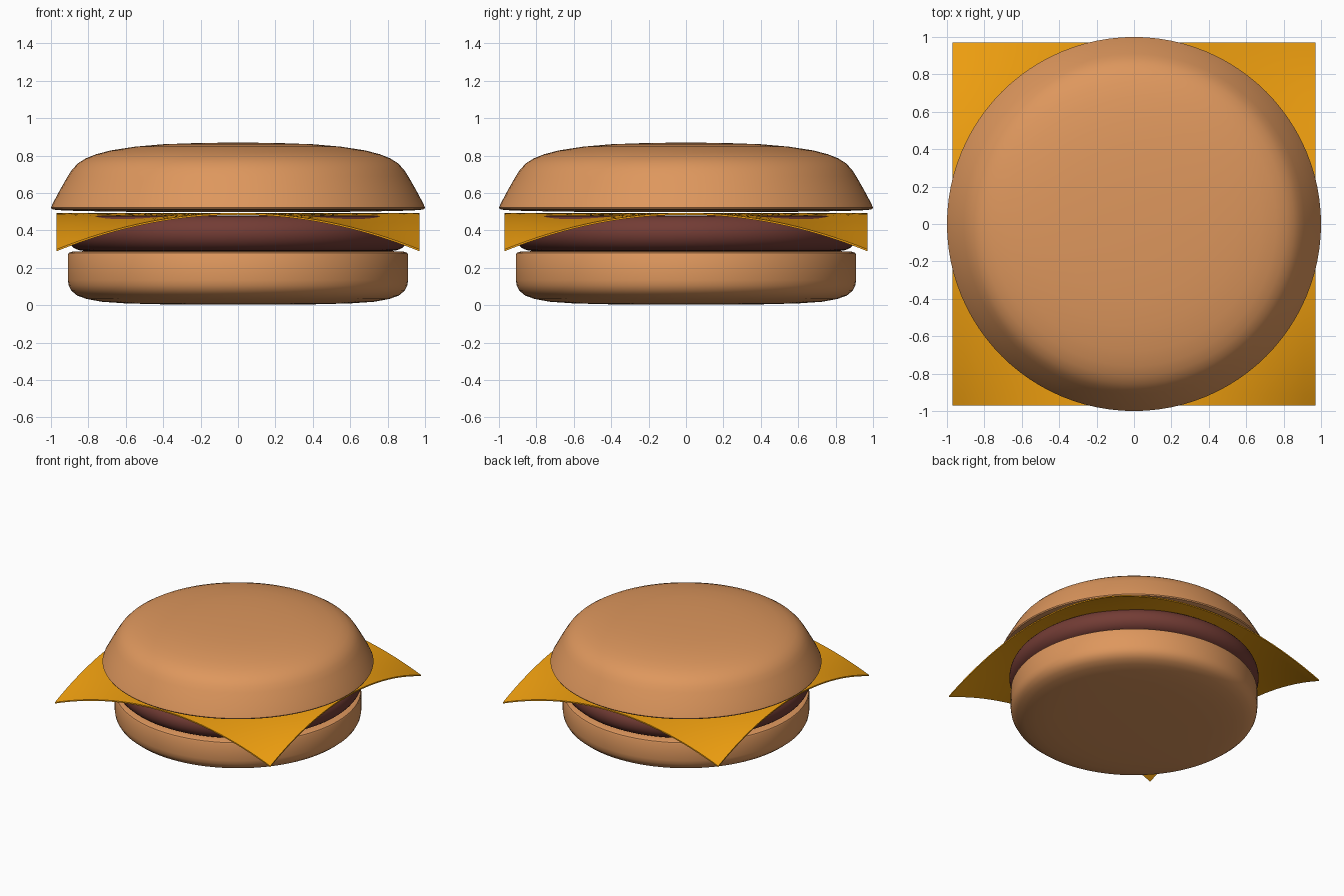
import bpy, bmesh, math

if "Cube" in bpy.data.objects:
    bpy.data.objects.remove(bpy.data.objects["Cube"])

SEGMENTS = 96


def material(name, color):
    m = bpy.data.materials.new(name)
    m.diffuse_color = (*color, 1)
    m.use_nodes = True
    m.node_tree.nodes["Principled BSDF"].inputs["Base Color"].default_value = m.diffuse_color
    return m


bread = material("bread", (0.73, 0.31, 0.11))
meat = material("meat", (0.17, 0.045, 0.035))
cheddar = material("cheddar", (0.87, 0.35, 0.005))


def finish(bm, name, mat, angle=40):
    bmesh.ops.recalc_face_normals(bm, faces=bm.faces[:])
    mesh = bpy.data.meshes.new(name)
    bm.to_mesh(mesh)
    bm.free()
    obj = bpy.data.objects.new(name, mesh)
    bpy.context.collection.objects.link(obj)
    mesh.materials.append(mat)
    bpy.ops.object.select_all(action='DESELECT')
    obj.select_set(True)
    bpy.context.view_layer.objects.active = obj
    bpy.ops.object.shade_smooth_by_angle(angle=math.radians(angle))
    return obj


def lathe(name, profile, mat):
    """Revolve an (r, z) profile that starts and ends on the axis."""
    bm = bmesh.new()
    verts = [bm.verts.new((r, 0, z)) for r, z in profile]
    edges = [bm.edges.new(pair) for pair in zip(verts, verts[1:])]
    bmesh.ops.spin(bm, geom=verts + edges, axis=(0, 0, 1), cent=(0, 0, 0),
                   angle=math.tau, steps=SEGMENTS)
    bmesh.ops.remove_doubles(bm, verts=bm.verts[:], dist=1e-5)
    return finish(bm, name, mat)


# Bottom bun: rounded below, upright wall, flat top
lathe("bottom_bun", [
    (0, 0.003), (0.40, 0.005), (0.60, 0.01), (0.73, 0.019), (0.81, 0.034),
    (0.86, 0.052), (0.89, 0.077), (0.905, 0.105), (0.91, 0.135),
    (0.91, 0.27), (0.905, 0.28), (0.885, 0.287), (0.80, 0.29), (0, 0.29)], bread)

# Patty: disc with a fully rounded rim
rim = [(0.825 + 0.095 * math.cos(a), 0.385 + 0.094 * math.sin(a))
       for a in (math.radians(d) for d in range(-90, 91, 12))]
lathe("patty", [(0, 0.291)] + rim + [(0, 0.479)], meat)

# Top bun: shallow underside, flared wall, low dome
lathe("top_bun", [
    (0, 0.498), (0.60, 0.50), (0.85, 0.504), (0.97, 0.509), (0.995, 0.514),
    (1.0, 0.522), (0.99, 0.545), (0.95, 0.62), (0.91, 0.69), (0.885, 0.728),
    (0.855, 0.759), (0.815, 0.785), (0.76, 0.807), (0.68, 0.828),
    (0.55, 0.848), (0.40, 0.861), (0.20, 0.868), (0, 0.87)], bread)

# Cheese: square slice whose corners droop
bm = bmesh.new()
HALF = 0.97
bmesh.ops.create_grid(bm, x_segments=32, y_segments=32, size=HALF)
for v in bm.verts:
    v.co.z = 0.494 - 0.195 * (v.co.x * v.co.y / HALF ** 2) ** 2
top = bm.faces[:]
ext = bmesh.ops.extrude_face_region(bm, geom=top, use_keep_orig=True)
for v in (g for g in ext["geom"] if isinstance(g, bmesh.types.BMVert)):
    v.co.z -= 0.01
finish(bm, "cheese_slice", cheddar)
